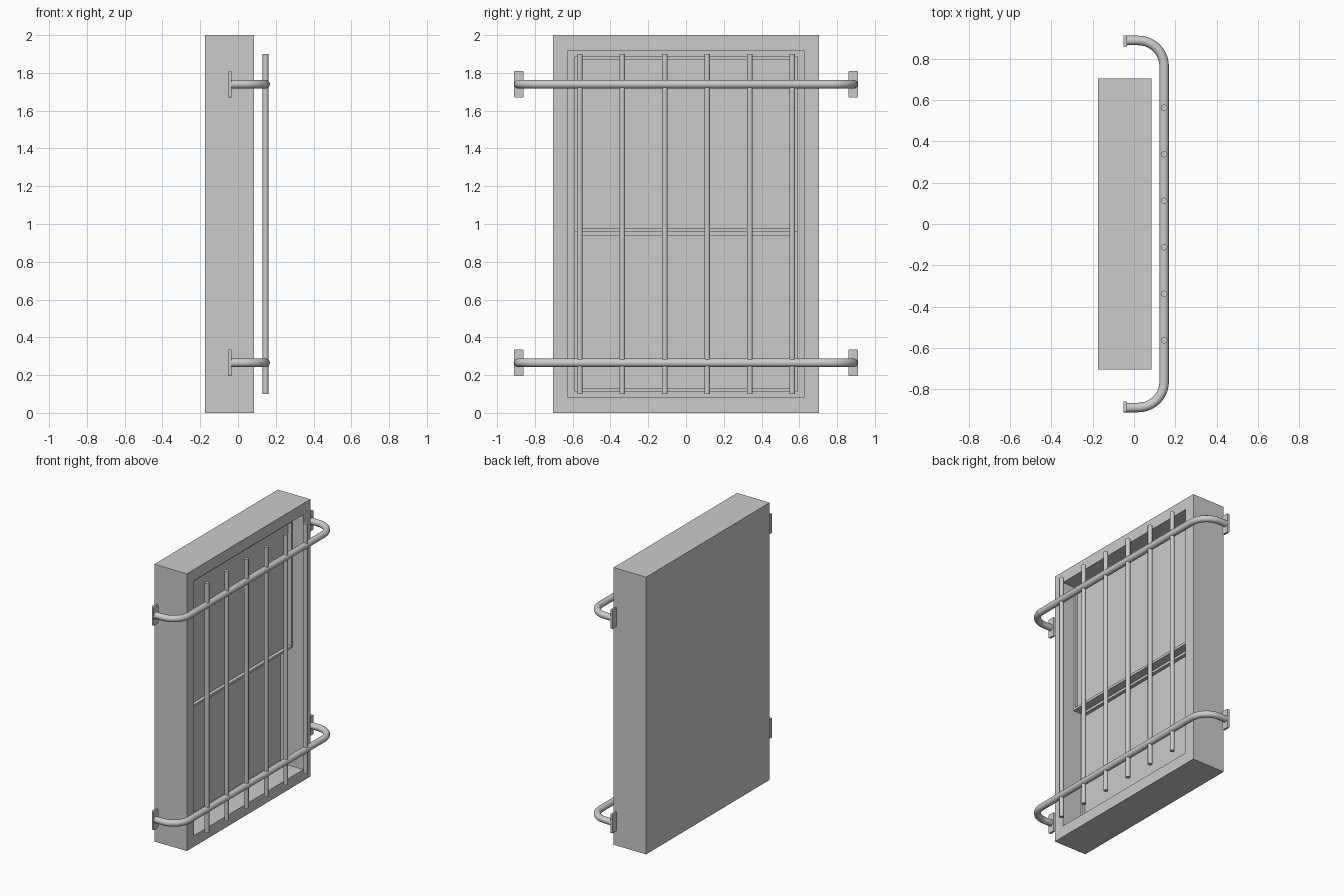
import bpy, bmesh, math
from mathutils import Vector

if "Cube" in bpy.data.objects:
    bpy.data.objects.remove(bpy.data.objects["Cube"])


def new_object(name, bm):
    bmesh.ops.recalc_face_normals(bm, faces=bm.faces)
    mesh = bpy.data.meshes.new(name)
    bm.to_mesh(mesh)
    bm.free()
    ob = bpy.data.objects.new(name, mesh)
    bpy.context.collection.objects.link(ob)
    return ob


def smooth(ob):
    bpy.ops.object.select_all(action='DESELECT')
    bpy.context.view_layer.objects.active = ob
    ob.select_set(True)
    bpy.ops.object.shade_smooth_by_angle(angle=math.radians(40))


def box_bm(lo, hi):
    bm = bmesh.new()
    bmesh.ops.create_cube(bm, size=1)
    for v in bm.verts:
        v.co = Vector([(a + b) / 2 + c * (b - a) for a, b, c in zip(lo, hi, v.co)])
    return bm


def recessed_box(name, lo, hi, border, depth):
    """Box whose +x face is framed by a border and sunk to a depth."""
    bm = box_bm(lo, hi)
    bm.normal_update()
    face = max(bm.faces, key=lambda f: f.calc_center_median().x)
    bmesh.ops.inset_region(bm, faces=[face], thickness=border)
    ext = bmesh.ops.extrude_discrete_faces(bm, faces=[face])
    bmesh.ops.translate(bm, verts=ext['faces'][0].verts, vec=(-depth, 0, 0))
    return new_object(name, bm)


# Wall block with the window opening, and two sliding sashes
recessed_box("wall_block", (-0.175, -0.704, 0), (0.085, 0.704, 2), 0.114, 0.18)
recessed_box("upper_sash", (-0.035, -0.59, 0.958), (0.025, 0.59, 1.886), 0.025, 0.025)
recessed_box("lower_sash", (-0.095, -0.59, 0.114), (-0.035, 0.59, 0.958), 0.025, 0.025)

# Upright bars
BAR_X = 0.146
for i in range(6):
    bm = bmesh.new()
    bmesh.ops.create_cone(bm, cap_ends=True, segments=16, radius1=0.0155,
                          radius2=0.0155, depth=1.8)
    bmesh.ops.translate(bm, verts=bm.verts, vec=(BAR_X, -0.5625 + 0.225 * i, 1))
    smooth(new_object(f"upright_bar_{i + 1}", bm))


def rail(name, z, radius=0.023, end_y=0.888, bend=0.125, sides=16, steps=10):
    """Tube bent back to the wall at both ends."""
    cx, cy = BAR_X - bend, end_y - bend
    path = [((-0.037, end_y), math.pi / 2)]
    for k in range(steps + 1):
        a = math.pi / 2 * (1 - k / steps)
        path.append(((cx + bend * math.cos(a), cy + bend * math.sin(a)), a))
    path += [((x, -y), -a) for (x, y), a in reversed(path)]
    bm = bmesh.new()
    rings = []
    for (x, y), a in path:
        ring = []
        for s in range(sides):
            t = 2 * math.pi * s / sides
            r = radius * math.cos(t)
            ring.append(bm.verts.new((x + r * math.cos(a), y + r * math.sin(a),
                                      z + radius * math.sin(t))))
        rings.append(ring)
    for r0, r1 in zip(rings, rings[1:]):
        for s in range(sides):
            n = (s + 1) % sides
            bm.faces.new((r0[s], r0[n], r1[n], r1[s]))
    bm.faces.new(rings[0])
    bm.faces.new(rings[-1])
    smooth(new_object(name, bm))


# Bent rails and their mounting plates
for level, z in (("lower", 0.265), ("upper", 1.74)):
    rail(f"{level}_rail", z)
    for side, y in (("left", -0.885), ("right", 0.885)):
        bm = box_bm((-0.05, y - 0.026, z - 0.07), (-0.035, y + 0.026, z + 0.07))
        corners = [e for e in bm.edges
                   if abs(e.verts[0].co.x - e.verts[1].co.x) > 0.01]
        bmesh.ops.bevel(bm, geom=corners, offset=0.007, segments=3,
                        profile=0.5, affect='EDGES')
        new_object(f"{level}_{side}_mounting_plate", bm)
